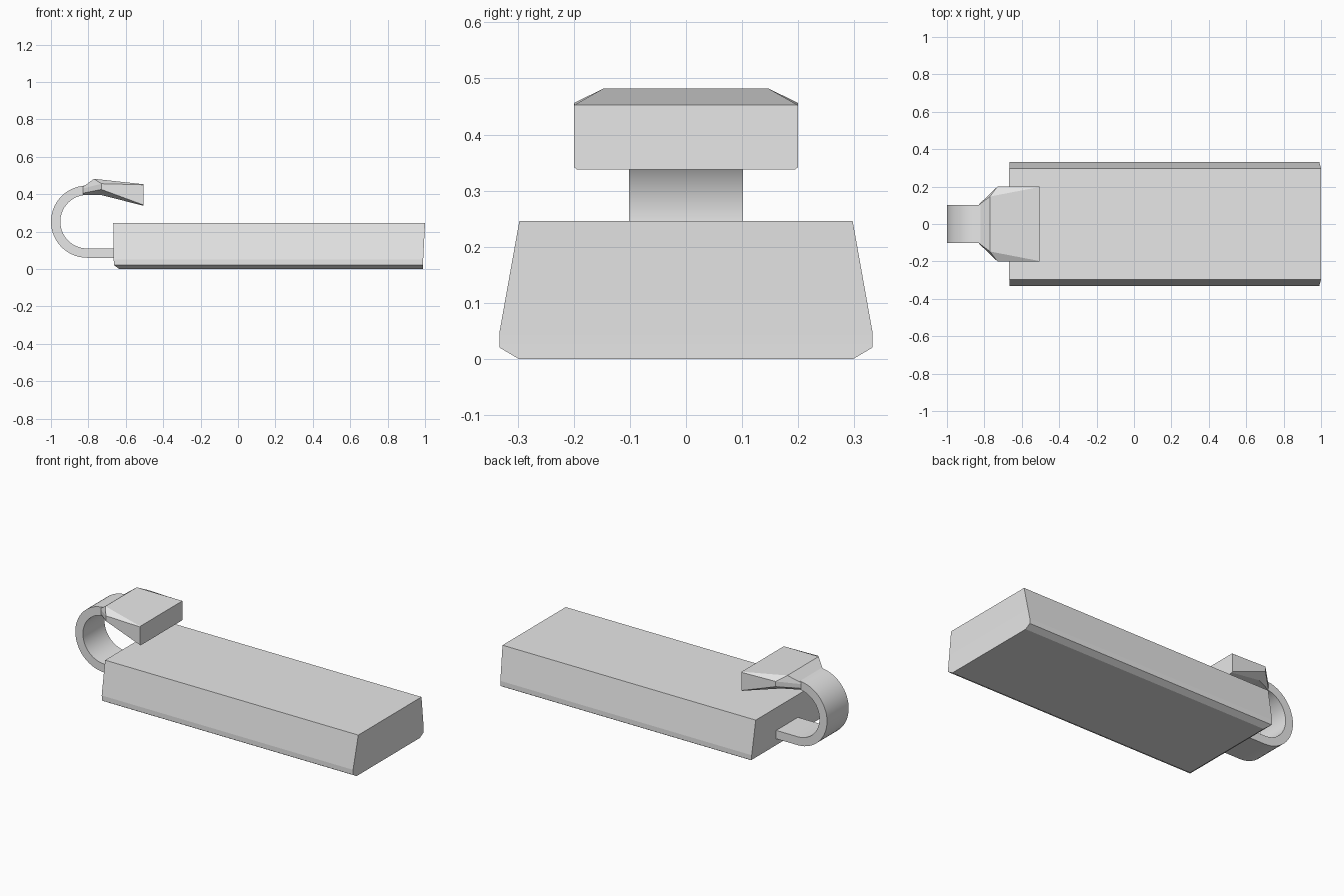
import bpy
import bmesh
from math import sin, cos, pi

if "Cube" in bpy.data.objects:
    bpy.data.objects.remove(bpy.data.objects["Cube"], do_unlink=True)

grey = bpy.data.materials.new("light grey")
grey.use_nodes = True
grey.diffuse_color = (0.8, 0.8, 0.8, 1)
grey.node_tree.nodes["Principled BSDF"].inputs["Base Color"].default_value = (0.8, 0.8, 0.8, 1)


def loft(name, rings, angle):
    """Skin a stack of equal-length point rings and cap both ends."""
    bm = bmesh.new()
    loops = [[bm.verts.new(p) for p in ring] for ring in rings]
    for a, b in zip(loops, loops[1:]):
        for i in range(len(a)):
            j = (i + 1) % len(a)
            bm.faces.new((a[i], a[j], b[j], b[i]))
    bm.faces.new(loops[0])
    bm.faces.new(loops[-1])
    bmesh.ops.recalc_face_normals(bm, faces=bm.faces)
    mesh = bpy.data.meshes.new(name)
    bm.to_mesh(mesh)
    bm.free()
    mesh.materials.append(grey)
    obj = bpy.data.objects.new(name, mesh)
    bpy.context.collection.objects.link(obj)
    bpy.ops.object.select_all(action="DESELECT")
    obj.select_set(True)
    bpy.context.view_layer.objects.active = obj
    bpy.ops.object.shade_smooth_by_angle(angle=angle)
    return obj


# Main block: tapered sides, chamfered bottom edge
levels = [  # z, left x, right x, half width
    (0.0, -0.635, 0.99, 0.298),
    (0.02, -0.662, 0.99, 0.332),
    (0.05, -0.665, 0.99, 0.332),
    (0.246, -0.667, 1.0, 0.297),
]
loft("body", [[(l, -w, z), (r, -w, z), (r, w, z), (l, w, z)]
              for z, l, r, w in levels], 0.1)

# Curved strap: straight foot inside the body, half circle, end inside the head
cx, cz, outer, inner, half = -0.807, 0.253, 0.193, 0.143, 0.102
path = [(-0.62, 0, -1), (cx, 0, -1)]
steps = 28
path += [(cx, -sin(pi * i / steps), -cos(pi * i / steps)) for i in range(1, steps + 1)]
path += [(-0.775, 0, 1)]
loft("strap", [[(x + dx * r, y, cz + dz * r)
                for r, y in ((inner, -half), (outer, -half), (outer, half), (inner, half))]
               for x, dx, dz in path], 0.6)

# Clip head: flares from the strap to a wide blunt end
sections = [  # each: top, upper side, lower side, bottom as x, half width, z
    [(-0.83, 0.102, 0.438), (-0.83, 0.104, 0.43), (-0.83, 0.104, 0.405), (-0.83, 0.102, 0.396)],
    [(-0.77, 0.147, 0.482), (-0.73, 0.2, 0.456), (-0.73, 0.2, 0.425), (-0.73, 0.15, 0.395)],
    [(-0.505, 0.198, 0.453), (-0.505, 0.2, 0.45), (-0.505, 0.2, 0.342), (-0.505, 0.195, 0.338)],
]
loft("clip_head", [[(x, w, z) for x, w, z in s] + [(x, -w, z) for x, w, z in reversed(s)]
                   for s in sections], 0.1)
